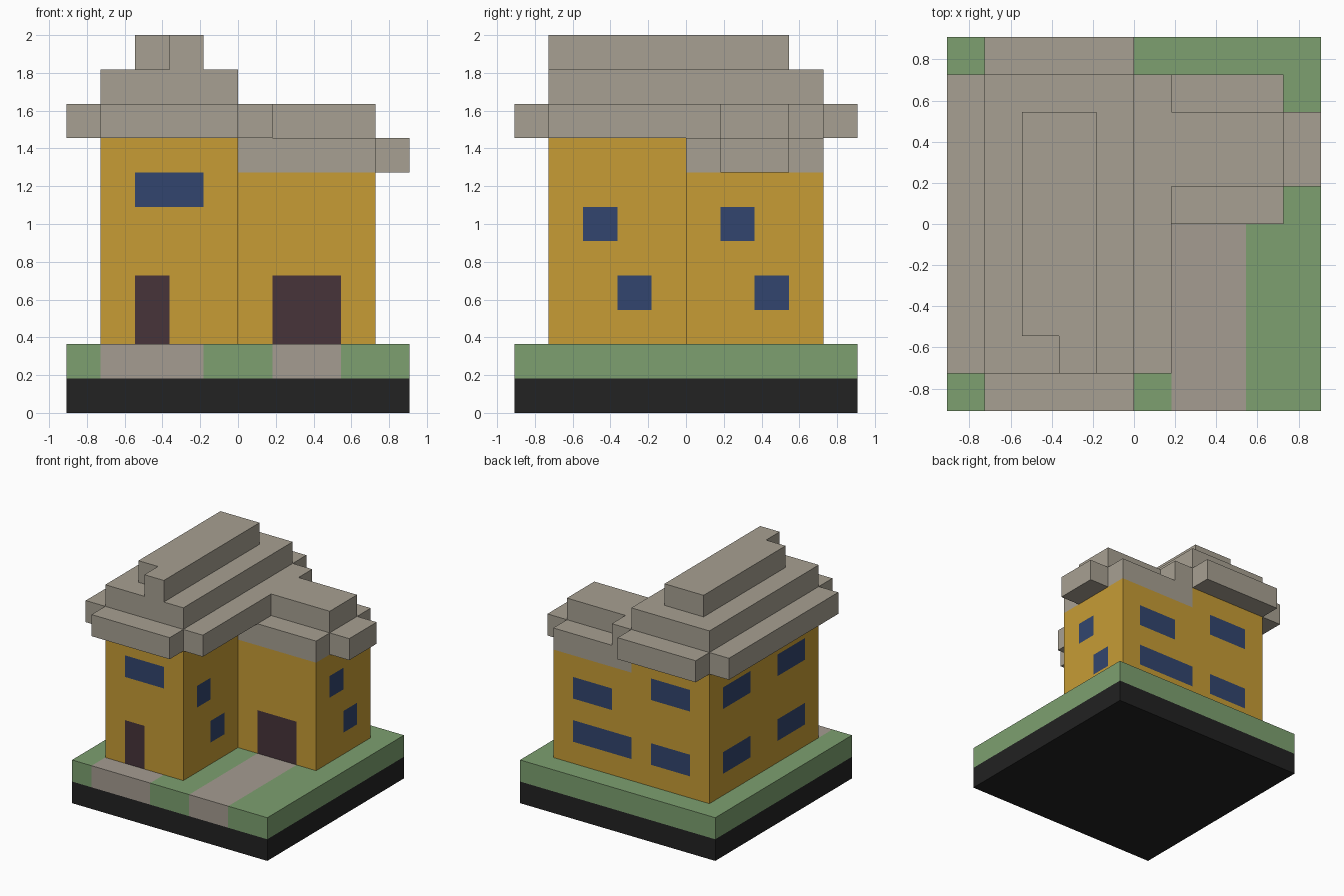
import bpy, bmesh
from mathutils import Vector

if "Cube" in bpy.data.objects:
    bpy.data.objects.remove(bpy.data.objects["Cube"])

U = 2 / 11  # one block of the block grid


def material(name, rgb):
    lin = [((c / 255 + 0.055) / 1.055) ** 2.4 for c in rgb]
    m = bpy.data.materials.new(name)
    m.diffuse_color = (*lin, 1)
    m.use_nodes = True
    m.node_tree.nodes["Principled BSDF"].inputs["Base Color"].default_value = m.diffuse_color
    return m


BLACK = material("black", (34, 34, 34))
GREEN = material("grass green", (125, 160, 112))
PATH = material("path stone", (165, 156, 145))
YELLOW = material("ochre wall", (199, 156, 53))
BLUE = material("window blue", (50, 69, 110))
DOOR = material("door brown", (71, 51, 58))
ROOF = material("roof grey", (167, 160, 146))

# Each part is a union of boxes: x0, x1, y0, y1, z0, z1 in blocks
PARTS = {
    "base_slab": [(-5, 5, -5, 5, 0, 1)],
    "lawn": [(-5, 5, -5, 5, 1, 2)],
    "walls": [(-4, 0, -4, 4, 2, 8), (0, 4, 0, 4, 2, 7)],
    "roof": [
        (-5, 1, -4, 4, 8, 9), (-4, 0, -5, 5, 8, 9),    # main eaves
        (-4, 0, -4, 4, 9, 10),                         # main middle step
        (-3, -1, -3, 3, 10, 11), (-2, -1, -4, -3, 10, 11),  # notched ridge
        (0, 4, 0, 4, 7, 8), (4, 5, 1, 3, 7, 8),        # wing eaves
        (1, 4, 1, 3, 8, 9),                            # wing ridge
    ],
}
MATS = {"base_slab": [BLACK], "lawn": [GREEN, PATH],
        "walls": [YELLOW, BLUE, DOOR], "roof": [ROOF]}

# Openings per wall direction: horizontal a0, a1, height z0, z1
WINDOWS = {
    (0, -1, 0): [(-3, -1, 6, 7)],
    (1, 0, 0): [(-3, -2, 5, 6), (-2, -1, 3, 4), (1, 2, 5, 6), (2, 3, 3, 4)],
    (0, 1, 0): [(1, 3, 5, 6), (0, 3, 3, 4), (-3, -1, 6, 7), (-3, -1, 3, 4)],
    (-1, 0, 0): [(1, 3, 6, 7), (-3, -1, 6, 7), (1, 3, 3, 4), (-3, -1, 3, 4)],
}
DOORS = {(0, -1, 0): [(-3, -2, 2, 4), (1, 3, 2, 4)]}


def colour(part, cell, d):
    """Material index of one block face."""
    x, y, z = cell
    if part == "lawn":
        return int((-4 <= x < -1 and y < -4) or (1 <= x < 3 and y < 0))
    if part == "walls":
        a = y if d[0] else x
        for idx, table in ((1, WINDOWS), (2, DOORS)):
            if any(r[0] <= a < r[1] and r[2] <= z < r[3] for r in table.get(d, [])):
                return idx
    return 0


def cells(boxes):
    return {(x, y, z) for x0, x1, y0, y1, z0, z1 in boxes
            for x in range(x0, x1) for y in range(y0, y1) for z in range(z0, z1)}


solid = set().union(*(cells(b) for b in PARTS.values()))
DIRS = [(1, 0, 0), (-1, 0, 0), (0, 1, 0), (0, -1, 0), (0, 0, 1), (0, 0, -1)]

for name, boxes in PARTS.items():
    bm = bmesh.new()
    for cell in sorted(cells(boxes)):
        for d in DIRS:
            # only faces open to the air are built
            if tuple(c + e for c, e in zip(cell, d)) in solid:
                continue
            n = Vector(d)
            s = Vector((d[1], d[2], d[0]))
            t = n.cross(s)
            mid = Vector(cell) + Vector((0.5, 0.5, 0.5)) + n / 2
            f = bm.faces.new([bm.verts.new((mid + (s * i + t * j) / 2) * U)
                              for i, j in ((-1, -1), (1, -1), (1, 1), (-1, 1))])
            f.material_index = colour(name, cell, d)
    # merge blocks into large flat faces, keeping colour borders
    bmesh.ops.remove_doubles(bm, verts=bm.verts, dist=1e-4)
    bmesh.ops.dissolve_limit(bm, angle_limit=0.01, verts=bm.verts,
                             edges=bm.edges, delimit={'MATERIAL'})
    me = bpy.data.meshes.new(name)
    bm.to_mesh(me)
    bm.free()
    for m in MATS[name]:
        me.materials.append(m)
    bpy.context.collection.objects.link(bpy.data.objects.new(name, me))
